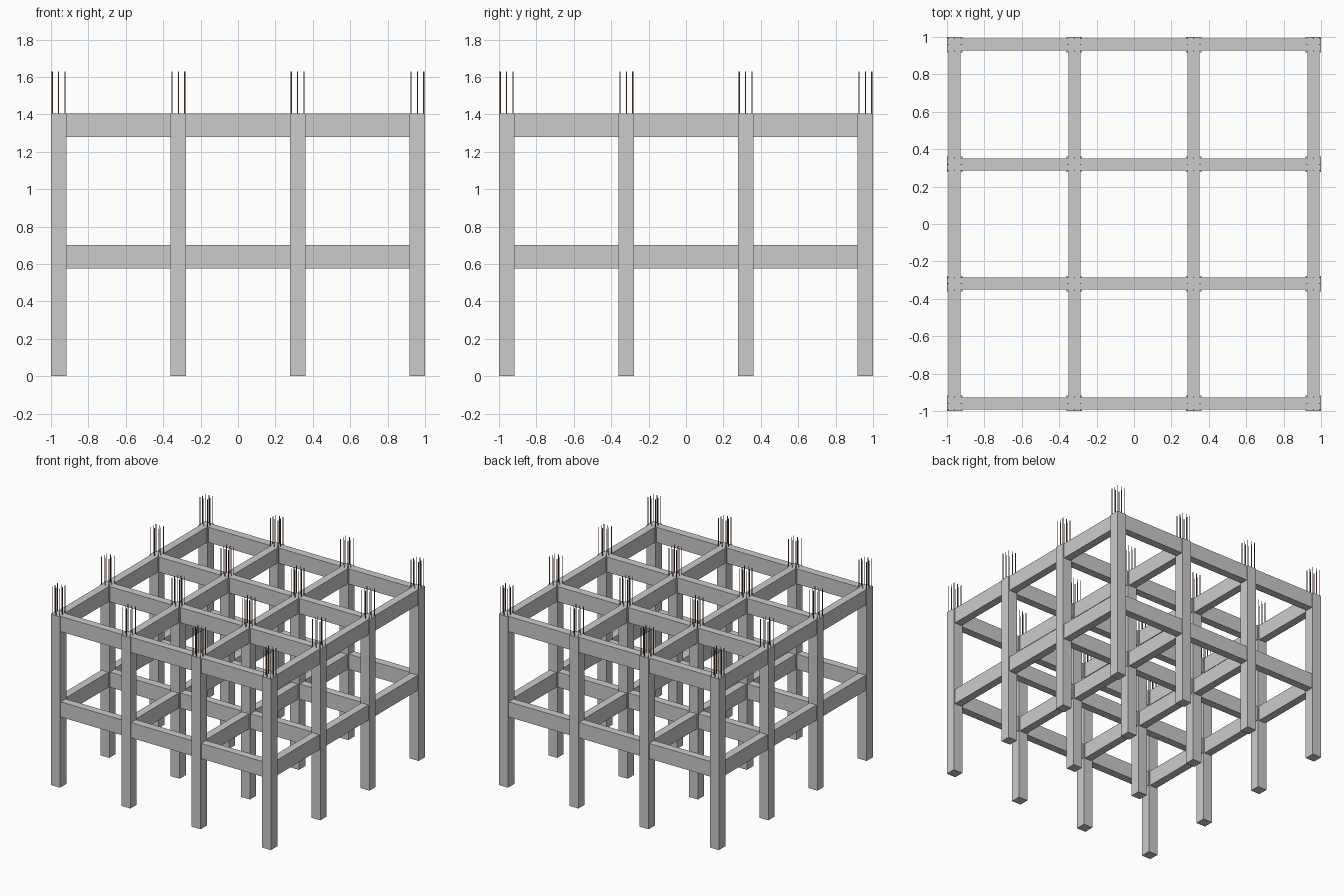
import bpy, bmesh

if "Cube" in bpy.data.objects:
    bpy.data.objects.remove(bpy.data.objects["Cube"])

GRID = [-0.959, -0.319, 0.319, 0.959]   # column centre lines
COL = 0.082                             # column side
TOP = 1.404                             # column height
BEAM_W, BEAM_D = 0.064, 0.125           # beam width and depth
FLOORS = [0.702, TOP]                   # beam top levels
BAR_R, BAR_TOP, BAR_OFF = 0.003, 1.63, 0.034


def material(name, color):
    m = bpy.data.materials.new(name)
    m.diffuse_color = color
    m.use_nodes = True
    m.node_tree.nodes["Principled BSDF"].inputs["Base Color"].default_value = m.diffuse_color
    return m


def finish(bm, name, mat=None):
    me = bpy.data.meshes.new(name)
    bm.to_mesh(me)
    bm.free()
    ob = bpy.data.objects.new(name, me)
    bpy.context.collection.objects.link(ob)
    if mat:
        me.materials.append(mat)
    return ob


def box(bm, lo, hi):
    verts = bmesh.ops.create_cube(bm, size=1)["verts"]
    for v in verts:
        for i in range(3):
            v.co[i] = hi[i] if v.co[i] > 0 else lo[i]


# Square columns on a four by four grid
bm = bmesh.new()
h = COL / 2
for x in GRID:
    for y in GRID:
        box(bm, (x - h, y - h, 0), (x + h, y + h, TOP))
finish(bm, "columns")

# Beams spanning each bay, in both directions, at both floors
w = BEAM_W / 2
for level, z in zip(("lower", "upper"), FLOORS):
    bm_x, bm_y = bmesh.new(), bmesh.new()
    for a, b in zip(GRID, GRID[1:]):
        for c in GRID:
            box(bm_x, (a + h, c - w, z - BEAM_D), (b - h, c + w, z))
            box(bm_y, (c - w, a + h, z - BEAM_D), (c + w, b - h, z))
    finish(bm_x, level + "_cross_beams")
    finish(bm_y, level + "_long_beams")

# Eight starter bars projecting from the top of each column
rust = material("rusty_steel", (0.25, 0.13, 0.09, 1))
bm = bmesh.new()
steps = (-BAR_OFF, 0, BAR_OFF)
for x in GRID:
    for y in GRID:
        for dx in steps:
            for dy in steps:
                if dx == 0 and dy == 0:
                    continue
                vs = bmesh.ops.create_cone(
                    bm, cap_ends=True, segments=8, radius1=BAR_R,
                    radius2=BAR_R, depth=BAR_TOP - TOP + 0.01)["verts"]
                bmesh.ops.translate(
                    bm, verts=vs,
                    vec=(x + dx, y + dy, (BAR_TOP + TOP - 0.01) / 2))
for f in bm.faces:
    f.smooth = len(f.verts) == 4
for e in bm.edges:
    e.smooth = all(f.smooth for f in e.link_faces)
finish(bm, "starter_bars", rust)
